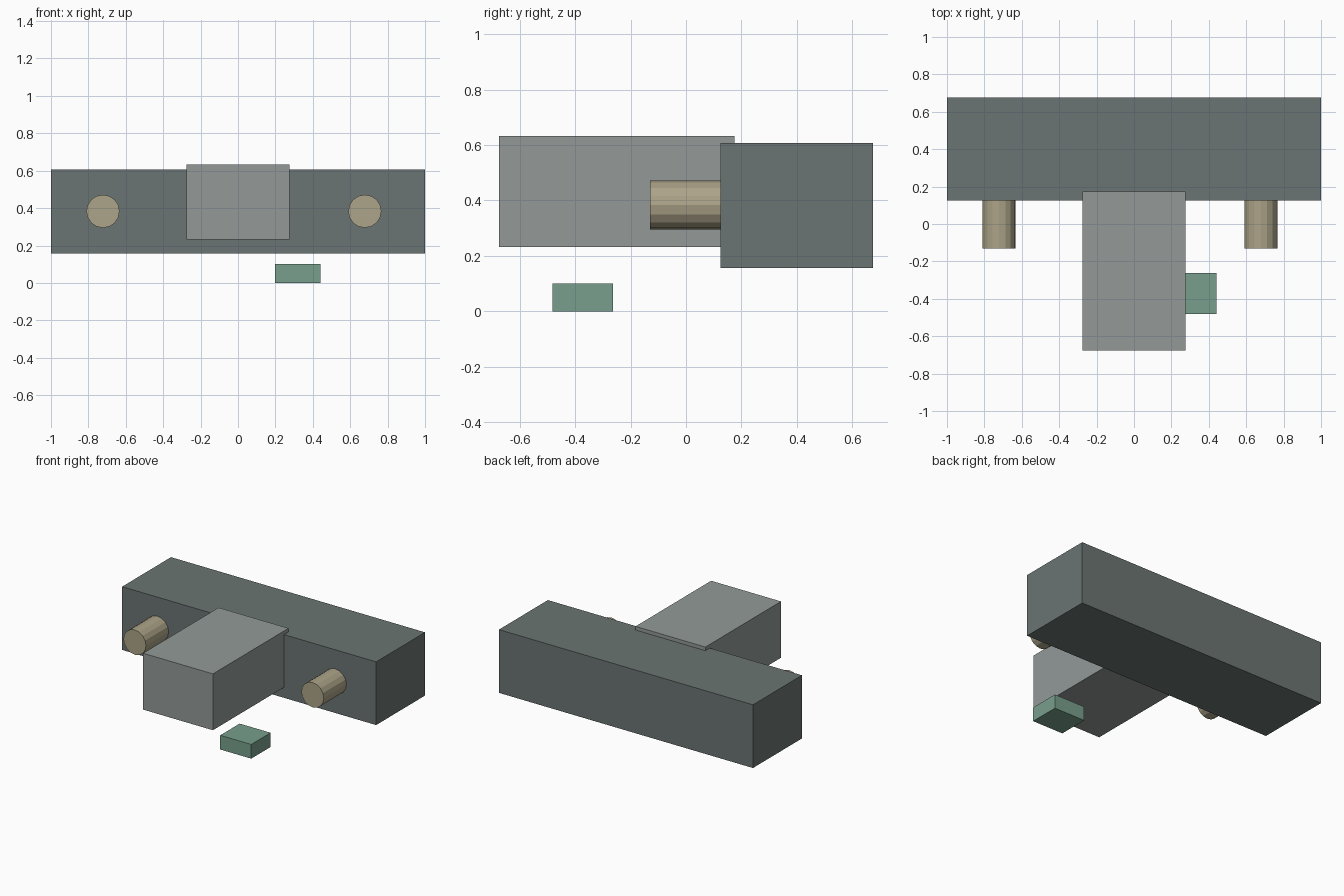
import bpy, math
from mathutils import Vector

if "Cube" in bpy.data.objects:
    bpy.data.objects.remove(bpy.data.objects["Cube"])


def material(name, r, g, b):
    """Flat colour from sRGB 0-255 values."""
    lin = [((c / 255 + 0.055) / 1.055) ** 2.4 for c in (r, g, b)]
    m = bpy.data.materials.new(name)
    m.diffuse_color = (*lin, 1)
    m.use_nodes = True
    m.node_tree.nodes["Principled BSDF"].inputs["Base Color"].default_value = m.diffuse_color
    return m


dark_grey = material("dark_grey", 107, 117, 115)
light_grey = material("light_grey", 147, 154, 152)
tan = material("tan", 172, 163, 136)
green = material("green", 120, 159, 140)


def box(name, lo, hi, mat):
    lo, hi = Vector(lo), Vector(hi)
    bpy.ops.mesh.primitive_cube_add(size=1, location=(lo + hi) / 2)
    ob = bpy.context.object
    ob.name = name
    ob.scale = hi - lo
    bpy.ops.object.transform_apply(location=False, rotation=False, scale=True)
    ob.data.materials.append(mat)


def peg(name, x, z, radius, y0, y1, mat):
    bpy.ops.mesh.primitive_cylinder_add(
        vertices=16, radius=radius, depth=y1 - y0,
        location=(x, (y0 + y1) / 2, z), rotation=(math.pi / 2, 0, 0))
    ob = bpy.context.object
    ob.name = name
    ob.data.materials.append(mat)


# Long rear bar and the block projecting forward from it
box("rear_bar", (-1, 0.125, 0.157), (1, 0.675, 0.607), dark_grey)
box("front_block", (-0.275, -0.675, 0.232), (0.275, 0.175, 0.633), light_grey)

# Round pegs on the front of the bar
for side, x in (("left", -0.722), ("right", 0.678)):
    peg(side + "_peg", x, 0.383, 0.0885, -0.13, 0.17, tan)

# Small loose block on the ground
box("small_block", (0.197, -0.481, 0), (0.441, -0.263, 0.101), green)
